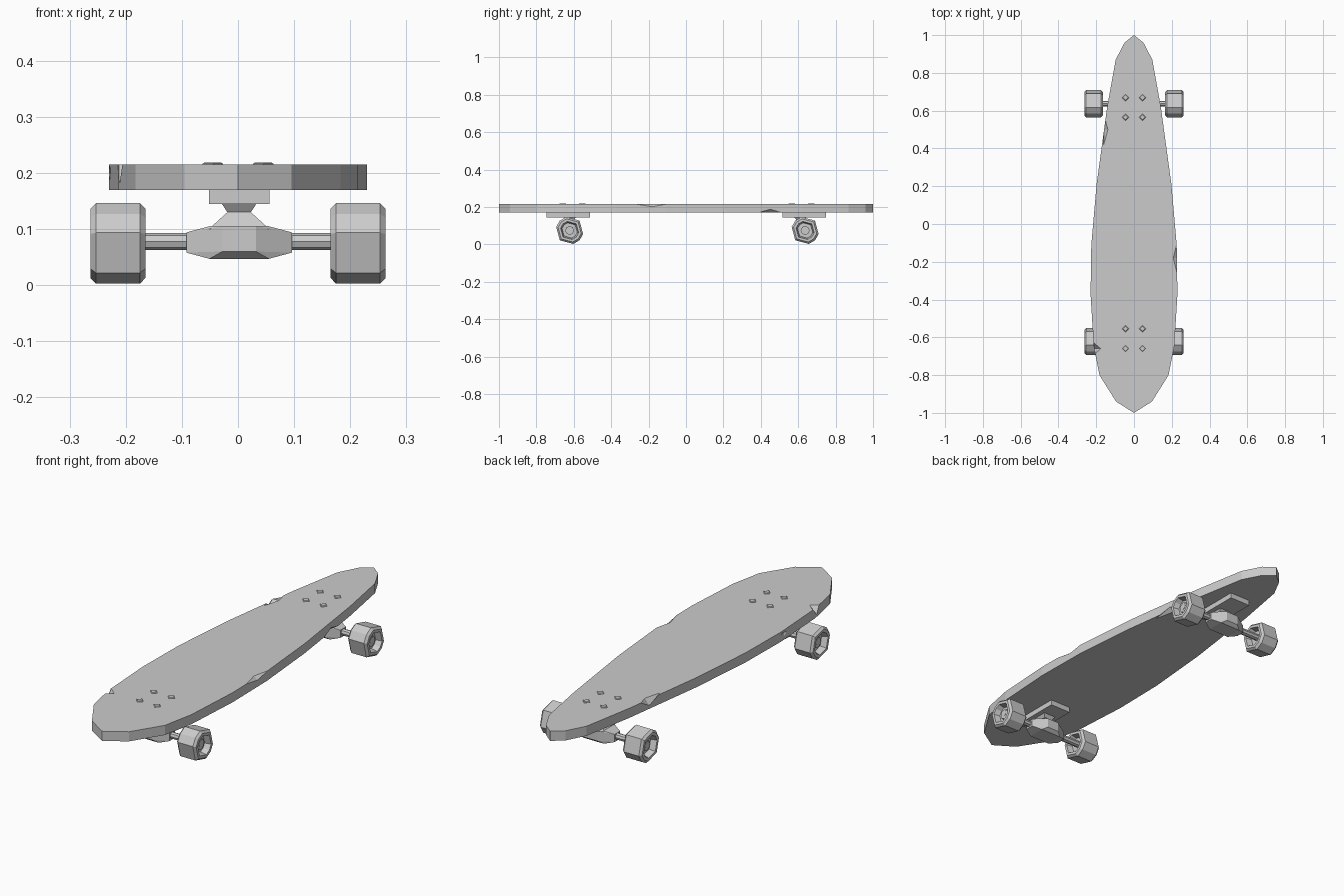
import bpy, bmesh
from math import radians, sin, cos, pi
from mathutils import Vector

if "Cube" in bpy.data.objects:
    bpy.data.objects.remove(bpy.data.objects["Cube"])

grey = bpy.data.materials.new("plain_grey")
grey.use_nodes = True
grey.diffuse_color = (0.6, 0.6, 0.6, 1)
grey.node_tree.nodes["Principled BSDF"].inputs["Base Color"].default_value = (0.6, 0.6, 0.6, 1)


def finish(bm, name):
    bmesh.ops.recalc_face_normals(bm, faces=bm.faces)
    mesh = bpy.data.meshes.new(name)
    bm.to_mesh(mesh)
    bm.free()
    mesh.materials.append(grey)
    obj = bpy.data.objects.new(name, mesh)
    bpy.context.collection.objects.link(obj)
    return obj


def loft(name, rings, caps=True):
    """Skin rings of points; without caps the last ring joins the first."""
    bm = bmesh.new()
    loops = [[bm.verts.new(p) for p in ring] for ring in rings]
    pairs = list(zip(loops, loops[1:])) + ([] if caps else [(loops[-1], loops[0])])
    for a, b in pairs:
        for i in range(len(a)):
            j = (i + 1) % len(a)
            bm.faces.new((a[i], a[j], b[j], b[i]))
    if caps:
        bm.faces.new(loops[0])
        bm.faces.new(loops[-1])
    return finish(bm, name)


def rect(cx, cy, z, hx, hy):
    return [(cx + sx * hx, cy + sy * hy, z) for sx, sy in ((-1, -1), (1, -1), (1, 1), (-1, 1))]


def ring_x(x, y, z, r, angles):
    return [(x, y - r * cos(radians(a)), z + r * sin(radians(a))) for a in angles]


def hull(name, points):
    bm = bmesh.new()
    for p in points:
        bm.verts.new(p)
    bmesh.ops.convex_hull(bm, input=bm.verts)
    bmesh.ops.dissolve_limit(bm, angle_limit=0.02, verts=bm.verts, edges=bm.edges)
    return finish(bm, name)


# Deck: pointed tail, wide rounded nose
half = [(0.05, 0.96), (0.097, 0.87), (0.142, 0.62), (0.198, 0.21), (0.226, -0.11),
        (0.23, -0.37), (0.213, -0.65), (0.183, -0.8), (0.095, -0.94)]
outline = [(0, 1)] + half + [(0, -1)] + [(-x, y) for x, y in reversed(half)]
deck = loft("deck", [[(x, y, z) for x, y in outline] for z in (0.17, 0.215)])

# Chips knocked out of the deck edge: centre and half sizes
chips = [((0.23, -0.18, 0.215), (0.022, 0.09, 0.016)),
         ((0.165, 0.45, 0.17), (0.02, 0.1, 0.018)),
         ((-0.16, 0.5, 0.215), (0.022, 0.08, 0.03)),
         ((-0.212, -0.66, 0.215), (0.036, 0.03, 0.035)),
         ((-0.23, -0.4, 0.2), (0.008, 0.03, 0.02))]
for centre, size in chips:
    tips = []
    for axis in range(3):
        for s in (-1, 1):
            tip = Vector(centre)
            tip[axis] += s * size[axis]
            tips.append(tip)
    cutter = hull("chip_cutter", tips)
    cutter.hide_render = True
    mod = deck.modifiers.new("chip", "BOOLEAN")
    mod.operation, mod.object, mod.solver = "DIFFERENCE", cutter, "EXACT"
    bpy.context.view_layer.objects.active = deck
    bpy.ops.object.modifier_apply(modifier=mod.name)
    bpy.data.objects.remove(cutter)

# Wheel cross-section (distance along the axle, radius), closed into a tube
wheel_profile = [(0.165, 0.064), (0.175, 0.0745), (0.253, 0.0745), (0.263, 0.064),
                 (0.263, 0.05), (0.235, 0.042), (0.235, 0.012), (0.193, 0.012),
                 (0.193, 0.042), (0.165, 0.05)]
wheel_angles = (15, 45, 75, 135, 195, 225, 255, 315)
octagon = [i * 45 for i in range(8)]
AXLE_Z = 0.0745

for end, axle_y, plate_y, neck_y, bolt_y in (("front", -0.622, -0.63, -0.622, -0.607),
                                             ("rear", 0.637, 0.632, 0.612, 0.617)):
    # Mounting plate and neck
    loft(end + "_mounting_plate", [rect(0.002, plate_y, z, 0.054, 0.116) for z in (0.145, 0.17)])
    loft(end + "_neck", [rect(0.002, axle_y, 0.1, 0.054, 0.045),
                         rect(0.002, neck_y, 0.13, 0.021, 0.022),
                         rect(0.002, neck_y, 0.147, 0.032, 0.034)])

    # Hanger with tapered ends and raised centre panels
    pts = []
    for sx in (-1, 1):
        for sy in (-1, 1):
            for x, y, z in ((0.053, 0.04, 0.047), (0.053, 0.04, 0.105),
                            (0.094, 0.02, 0.058), (0.094, 0.02, 0.094),
                            (0.03, 0.056, 0.06), (0.03, 0.056, 0.105)):
                pts.append((0.002 + sx * x, axle_y + sy * y, z))
    hull(end + "_hanger", pts)

    # Axle
    loft(end + "_axle", [ring_x(x, axle_y, 0.078, 0.015, octagon) for x in (-0.245, 0.245)])

    for side, s in (("left", 1), ("right", -1)):
        # Wheel and axle nut
        loft(f"{end}_{side}_wheel",
             [ring_x(s * x, axle_y, AXLE_Z, r, wheel_angles) for x, r in wheel_profile], caps=False)
        loft(f"{end}_{side}_axle_nut",
             [ring_x(s * x, axle_y, AXLE_Z, 0.024, octagon) for x in (0.23, 0.244)])

        # Deck bolts
        for k in (-1, 1):
            x, y = s * 0.045, bolt_y + k * 0.052
            rings = [[(x + r * cos(i * pi / 2), y + r * sin(i * pi / 2), z) for i in range(4)]
                     for z, r in ((0.21, 0.018), (0.2165, 0.018), (0.219, 0.014))]
            loft(f"{end}_{side}_bolt", rings)
